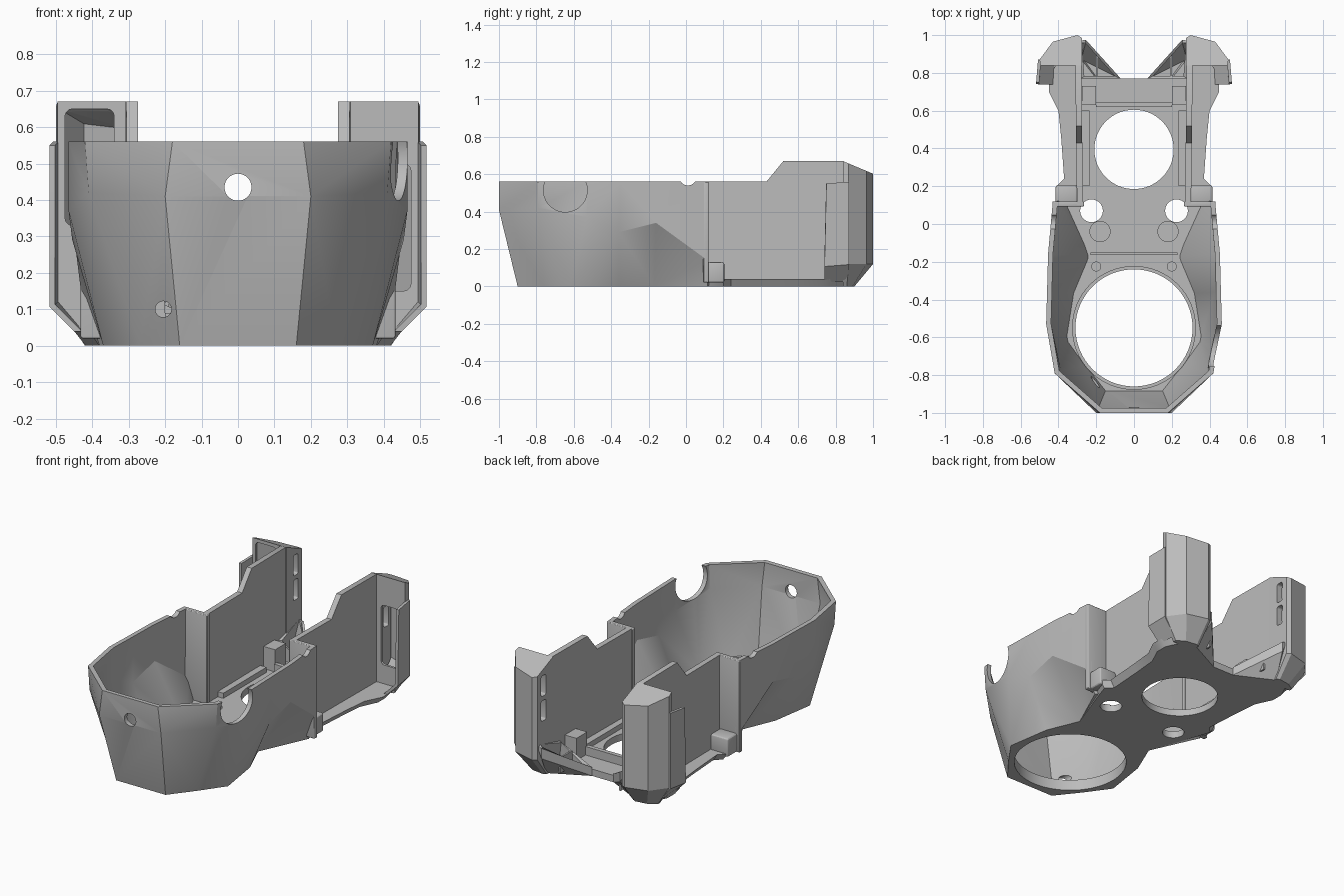
import bpy, bmesh, math
from mathutils import Vector

cube = bpy.data.objects.get("Cube")
if cube:
    bpy.data.objects.remove(cube, do_unlink=True)

grey = bpy.data.materials.new("plain_grey")
grey.use_nodes = True
grey.diffuse_color = (0.5, 0.5, 0.5, 1)
for node in grey.node_tree.nodes:
    if node.type == 'BSDF_PRINCIPLED':
        node.inputs["Base Color"].default_value = (0.5, 0.5, 0.5, 1)


def apply(obj, mod):
    bpy.context.view_layer.objects.active = obj
    bpy.ops.object.modifier_apply(modifier=mod.name)


def finish(name, bm):
    bmesh.ops.recalc_face_normals(bm, faces=bm.faces[:])
    me = bpy.data.meshes.new(name)
    bm.to_mesh(me)
    bm.free()
    me.materials.append(grey)
    obj = bpy.data.objects.new(name, me)
    bpy.context.collection.objects.link(obj)
    return obj


def loft(name, rings, wrap=True, caps=True, triangles=False):
    """Skin a stack of equal point rings."""
    bm = bmesh.new()
    vs = [[bm.verts.new(p) for p in ring] for ring in rings]
    n = len(rings[0])
    for a, b in zip(vs, vs[1:]):
        for i in range(n if wrap else n - 1):
            j = (i + 1) % n
            bm.faces.new((a[i], a[j], b[j], b[i]))
    if caps:
        bm.faces.new(vs[0])
        bm.faces.new(vs[-1])
    if triangles:
        bmesh.ops.triangulate(bm, faces=bm.faces[:])
    return finish(name, bm)


def box(name, x0, x1, y0, y1, z0, z1):
    flat = [(x0, y0), (x1, y0), (x1, y1), (x0, y1)]
    return loft(name, [[(x, y, z) for x, y in flat] for z in (z0, z1)])


def cylinder(name, centre, radius, depth, axis='Z', sides=64):
    bm = bmesh.new()
    bmesh.ops.create_cone(bm, cap_ends=True, segments=sides, radius1=radius,
                          radius2=radius, depth=depth)
    turn = Vector((0, 0, 1)).rotation_difference(
        Vector((axis == 'X', axis == 'Y', axis == 'Z')))
    bmesh.ops.rotate(bm, verts=bm.verts[:], matrix=turn.to_matrix())
    bmesh.ops.translate(bm, verts=bm.verts[:], vec=centre)
    return finish(name, bm)


def thicken(obj, amount, offset=-1):
    m = obj.modifiers.new("thickness", 'SOLIDIFY')
    m.thickness, m.offset, m.use_even_offset = amount, offset, True
    apply(obj, m)


def cut(targets, cutter):
    cutter.hide_render = True
    for obj in targets:
        m = obj.modifiers.new("cut", 'BOOLEAN')
        m.operation, m.solver, m.object = 'DIFFERENCE', 'EXACT', cutter
        apply(obj, m)
    bpy.data.objects.remove(cutter, do_unlink=True)


def rounded(obj, width):
    m = obj.modifiers.new("round", 'BEVEL')
    m.width, m.segments = width, 3
    apply(obj, m)
    return obj


# Faceted front bowl: rim, knee and foot of each column, from front to rear
rim = [(.18, -1), (.42, -.79), (.465, -.53), (.46, -.35), (.455, -.16), (.43, .115)]
knee = [(.2, -1, .41), (.41, -.79, .42), (.465, -.53, .37),
        (.455, -.36, .29), (.455, -.16, .34), (.43, .115, .14)]
foot = [(.16, -.9), (.27, -.76), (.37, -.62), (.33, -.36), (.25, -.17), (.38, .115)]


def both(points):
    return [(-p[0],) + tuple(p[1:]) for p in reversed(points)] + list(points)


bowl = loft("front_bowl", [both([(x, y, .56) for x, y in rim]), both(knee),
                           both([(x, y, 0) for x, y in foot])],
            wrap=False, caps=False, triangles=True)
thicken(bowl, .026)
cut([bowl], cylinder("cutter", (0, -1, .435), .037, .3, 'Y'))
cut([bowl], cylinder("cutter", (-.205, -.9, .1), .022, .3, 'Y'))
cut([bowl], cylinder("cutter", (.45, -.645, .515), .117, .24, 'X'))
cut([bowl], cylinder("cutter", (0, .01, .585), .045, 1.2, 'X'))

# Base plate with a chamfered rear ledge
rear = [(.41, .2), (.37, .24), (.385, .45), (.4, .6), (.45, .7),
        (.45, .77), (.4, .87), (.27, .86), (.2, .77), (.07, .77)]
plan = both(foot + rear)
base = loft("base_plate", [[(x * (.93 if y > .11 else 1), y, 0) for x, y in plan],
                           [(x, y, .04) for x, y in plan]])
cut([base], cylinder("cutter", (0, -.55, 0), .31, .4))
cut([base], cylinder("cutter", (0, .395, 0), .21, .4))
for s in (-1, 1):
    cut([base], cylinder("cutter", (s * .225, .07, 0), .06, .4))

# Raised lip round the front opening
lip = cylinder("front_opening_lip", (0, -.55, .045), .328, .04)
cut([lip], cylinder("cutter", (0, -.55, 0), .31, .4))

# Ribs across the base
box("rear_rib", -.2, .2, .62, .645, .03, .09)
box("middle_rib", -.23, .23, -.165, -.15, .03, .07)

for s, side in ((1, "left"), (-1, "right")):
    def mir(points):
        return [(s * p[0],) + tuple(p[1:]) for p in points]

    # Tall rear side wall with a raised end
    outline = [(.1, .02), (.1, .56), (.43, .56), (.52, .67), (.84, .67),
               (.97, .61), (.97, .13), (.88, .02)]
    wall = loft(side + "_rear_wall",
                [mir([(x + (y - .1) * .012, y, z) for y, z in outline])
                 for x in (.27, .302)])

    # Return joining bowl to wall, and its small outer step
    rounded(box(side + "_wall_return", *sorted((s * .265, s * .432)),
                .092, .12, .02, .56), .006)
    rounded(box(side + "_outer_step", *sorted((s * .3, s * .415)),
                .11, .205, .02, .13), .012)

    # Hollow rear pod with a sloping top
    top = [(.275, .84), (.275, .985), (.3, 1), (.43, .965), (.5, .87), (.495, .84)]
    low = [(.28, .84), (.28, .89), (.3, .9), (.37, .89), (.42, .86), (.42, .84)]
    pod = loft(side + "_pod", [mir([(x, y, 0) for x, y in low]),
                               mir([(x, y, .12) for x, y in top]),
                               mir([(x, y, .67 - (y - .84) * .42) for x, y in top])])
    thicken(pod, .014)

    # Front window in the pod, and two slots towards the middle
    z0, z1 = (.15, .5) if s > 0 else (.33, .65)
    cut([pod], rounded(box("cutter", *sorted((s * .34, s * .475)), .8, .88, z0, z1), .02))
    for z in (.33, .475):
        cut([pod, wall], rounded(box("cutter", *sorted((s * .22, s * .34)),
                                     .905, .95, z, z + .12), .012))

    # Outer skirt reaching forward from the pod
    skirt = loft(side + "_pod_skirt",
                 [mir([(.425, .86, .03), (.43, .74, .03)]),
                  mir([(.5, .87, .12), (.51, .74, .11)]),
                  mir([(.5, .87, .56), (.51, .75, .55)])], wrap=False, caps=False)
    thicken(skirt, .016, 0)

    # Open duct leading from the pod to the middle
    bm = bmesh.new()
    for p in mir([(.07, .77, 0), (.07, .77, .05), (.255, .975, .13), (.255, .975, .19),
                  (.29, .77, 0), (.28, .77, .15), (.29, .88, 0), (.29, .97, .2)]):
        bm.verts.new(p)
    bmesh.ops.convex_hull(bm, input=bm.verts[:])
    bm.normal_update()
    bmesh.ops.delete(bm, geom=[f for f in bm.faces if f.normal.z > .4], context='FACES')
    duct = finish(side + "_duct", bm)
    thicken(duct, .014)
    box(side + "_duct_vane", *sorted((s * .19, s * .2)), .78, .89, .03, .12)

    # Small fittings on the base and wall
    cylinder(side + "_pad", (s * .18, -.04, .03), .056, .036)
    cylinder(side + "_boss", (s * .2, -.225, .035), .026, .05)
    box(side + "_clip", *sorted((s * .2, s * .275)), .63, .73, .03, .17)
    box(side + "_wall_rib", *sorted((s * .235, s * .275)), .2, .6, .03, .07)

# Sharp-edged shading on every part
bpy.ops.object.select_all(action='DESELECT')
for obj in bpy.context.collection.objects:
    if obj.type == 'MESH' and grey.name in obj.data.materials:
        obj.select_set(True)
        bpy.context.view_layer.objects.active = obj
bpy.ops.object.shade_smooth_by_angle(angle=math.radians(25))
